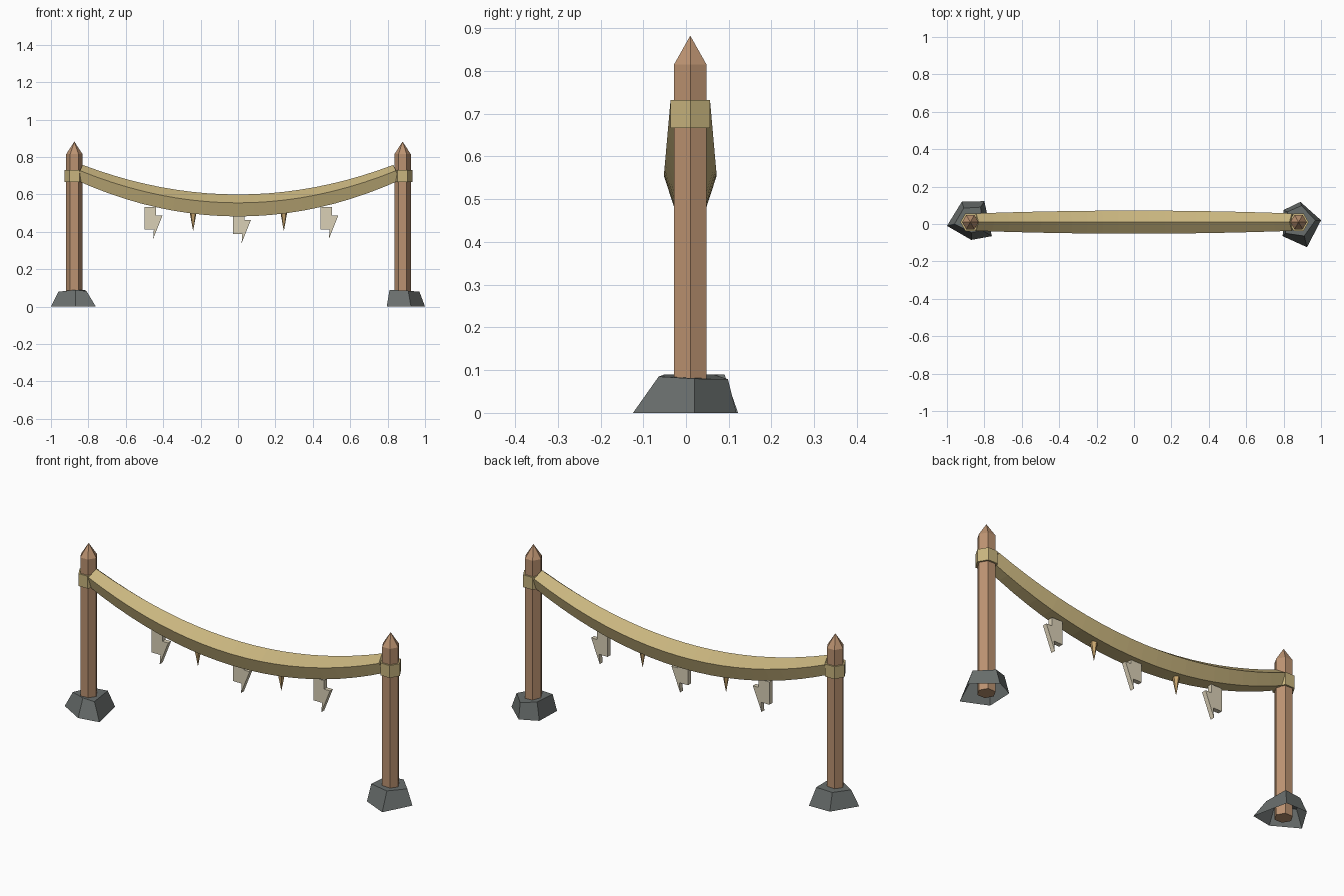
import bpy, bmesh, math
from mathutils import Vector

if "Cube" in bpy.data.objects:
    bpy.data.objects.remove(bpy.data.objects["Cube"])

Y0 = 0.01                      # depth centre line of posts and rope
POST_X = (-0.875, 0.88)


def mat(name, col):
    m = bpy.data.materials.new(name)
    m.diffuse_color = (*col, 1)
    m.use_nodes = True
    m.node_tree.nodes["Principled BSDF"].inputs["Base Color"].default_value = m.diffuse_color
    return m


WOOD = mat("brown wood", (0.50, 0.29, 0.165))
ROPE = mat("straw rope", (0.58, 0.46, 0.21))
STONE = mat("dark stone", (0.14, 0.155, 0.15))
BONE = mat("pale bone", (0.70, 0.63, 0.47))
HORN = mat("tan horn", (0.60, 0.39, 0.16))


def loft(name, rings, material, cap_start=True, cap_end=True):
    """Skin a list of equal-length rings; flat shaded."""
    bm = bmesh.new()
    vs = [[bm.verts.new(p) for p in ring] for ring in rings]
    n = len(rings[0])
    for a, b in zip(vs, vs[1:]):
        for i in range(n):
            j = (i + 1) % n
            bm.faces.new((a[i], a[j], b[j], b[i]))
    if cap_start:
        bm.faces.new(vs[0][::-1])
    if cap_end:
        bm.faces.new(vs[-1])
    bmesh.ops.remove_doubles(bm, verts=bm.verts, dist=1e-5)
    bmesh.ops.recalc_face_normals(bm, faces=bm.faces)
    me = bpy.data.meshes.new(name)
    bm.to_mesh(me)
    bm.free()
    me.materials.append(material)
    ob = bpy.data.objects.new(name, me)
    bpy.context.collection.objects.link(ob)
    return ob


def ring(x, z, r, n=6, turn=0.0):
    return [(x + r * math.cos(turn + 2 * math.pi * i / n),
             Y0 + r * math.sin(turn + 2 * math.pi * i / n), z) for i in range(n)]


# Pointed hexagonal posts with rope bindings
for side, x in zip(("left", "right"), POST_X):
    loft(side + "_post", [ring(x, 0.0, 0.044), ring(x, 0.815, 0.044),
                          ring(x, 0.882, 0.0005)], WOOD)
    loft(side + "_binding", [ring(x, 0.667, 0.0535), ring(x, 0.732, 0.0535)], ROPE)

# Rough five-sided foot stones, open underneath
stones = {
    "left_stone": (
        [(-1.0, -.01), (-.92, .12), (-.80, .122), (-.76, -.065), (-.87, -.085)],
        [(-.96, 0, .08), (-.91, .085, .085), (-.82, .09, .09),
         (-.81, -.035, .083), (-.87, -.045, .09)]),
    "right_stone": (
        [(1.0, .02), (.89, .118), (.80, .075), (.795, -.065), (.925, -.124)],
        [(.97, .02, .08), (.895, .098, .079), (.82, .065, .09),
         (.81, -.05, .09), (.91, -.064, .085)]),
}
for name, (base, top) in stones.items():
    loft(name, [[(x, y, 0) for x, y in base], top], STONE, cap_start=False)

# Sagging rope with five-sided section, thickest in the middle
HALF, SEG = 0.85, 20


def sag(x):
    return 0.535 + 0.178 * (x / HALF) ** 2


rings = []
for k in range(SEG + 1):
    t = -1 + 2 * k / SEG
    x = t * HALF
    r = 0.049 + 0.016 * (1 - t * t)
    normal = Vector((-2 * 0.178 * x / HALF ** 2, 0, 1)).normalized()
    centre = Vector((x, Y0, sag(x)))
    rings.append([centre + r * (normal * math.cos(a) + Vector((0, math.sin(a), 0)))
                  for a in (2 * math.pi * i / 5 for i in range(5))])
loft("rope", rings, ROPE)

# Jagged hanging charms
profile = [(0, .0), (0, .13), (.062, .13), (.062, .075), (.096, .075),
           (.046, -.05), (.05, 0)]
for i, (x, z) in enumerate(((-0.50, .412), (-0.027, .363 + .025), (0.44, .412))):
    front, back = [[(x + px, Y0 + d, z + (pz * 0.92 if pz > .1 else pz) - 0.0)
                    for px, pz in profile] for d in (-0.012, 0.012)]
    loft("charm_%d" % (i + 1), [front, back], BONE)

# Small hanging spikes
for i, x in enumerate((-0.24, 0.245)):
    loft("spike_%d" % (i + 1), [ring(x, 0.525, 0.023, 5, math.pi / 2),
                                ring(x, 0.406, 0.0005, 5, math.pi / 2)], HORN)
